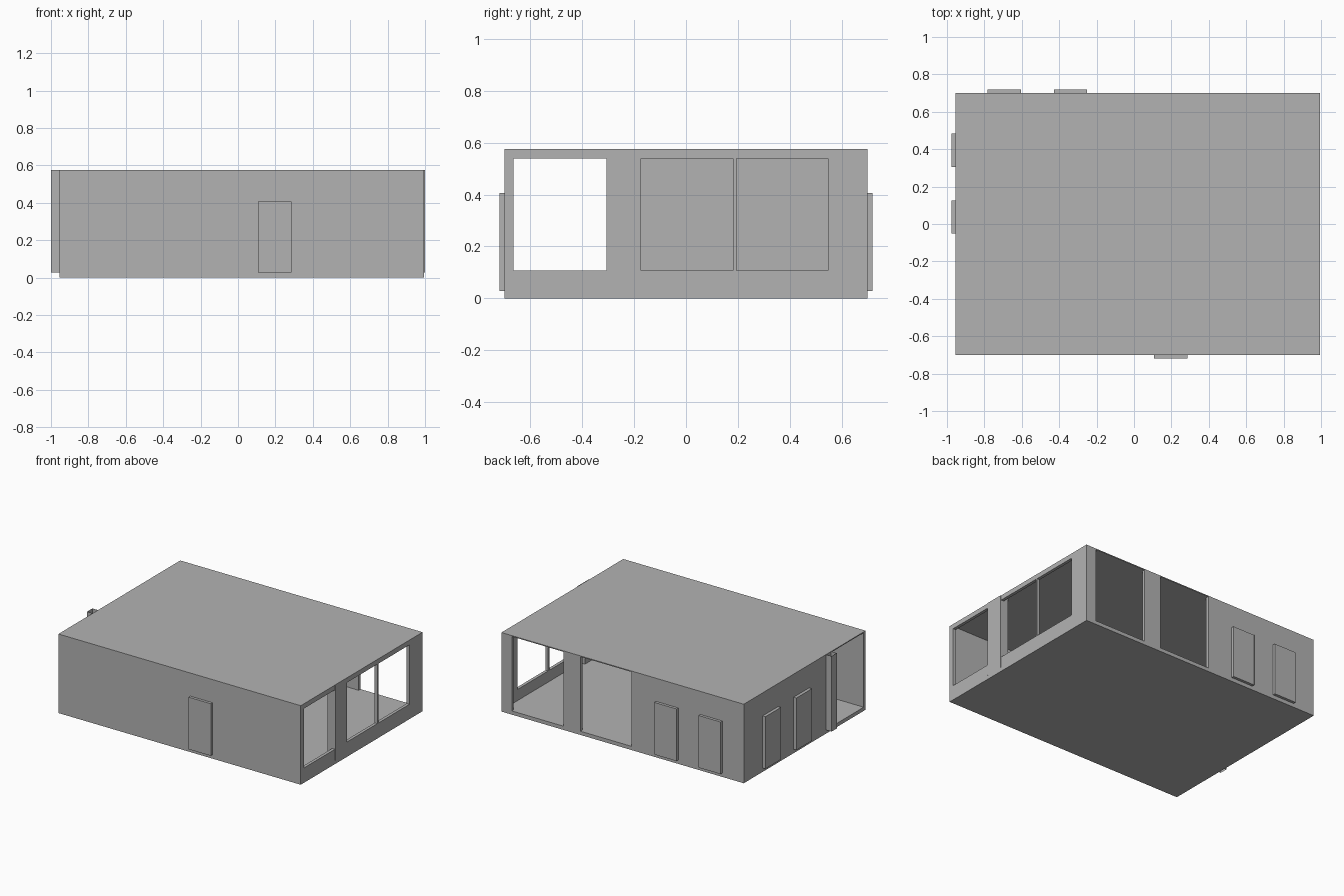
import bpy
import bmesh

cube = bpy.data.objects.get("Cube")
if cube:
    bpy.data.objects.remove(cube, do_unlink=True)

grey = bpy.data.materials.new("plain grey")
grey.use_nodes = True
colour = (0.45, 0.45, 0.45, 1)
grey.diffuse_color = colour
grey.node_tree.nodes["Principled BSDF"].inputs["Base Color"].default_value = colour


def box(name, x, y, z, open_ends=False):
    """Box between (low, high) pairs; open_ends leaves off top and bottom."""
    bm = bmesh.new()
    bmesh.ops.create_cube(bm, size=1)
    for v in bm.verts:
        v.co = [r[0] if c < 0 else r[1] for c, r in zip(v.co, (x, y, z))]
    if open_ends:
        ends = [f for f in bm.faces if abs(f.normal.z) > 0.5]
        bmesh.ops.delete(bm, geom=ends, context="FACES")
    mesh = bpy.data.meshes.new(name)
    bm.to_mesh(mesh)
    bm.free()
    mesh.materials.append(grey)
    obj = bpy.data.objects.new(name, mesh)
    bpy.context.collection.objects.link(obj)
    return obj


LEFT, RIGHT, FRONT, BACK = -0.955, 0.995, -0.7, 0.7
FLOOR, TOP, ROOF, THICK = 0.027, 0.575, 0.568, 0.022
room = (FLOOR, ROOF)
door_height = (0.028, 0.407)
inner_y = (FRONT + THICK, BACK - THICK)

# Floor and roof slabs
box("floor", (LEFT, RIGHT), (FRONT, BACK), (0, FLOOR))
box("roof", (LEFT, RIGHT), (FRONT, BACK), (ROOF, TOP))

# Solid front wall
box("front_wall", (LEFT, RIGHT), (FRONT, FRONT + THICK), room)

# Back wall pieces on either side of two full-height openings
for name, x in (("back_wall_corner", (0.912, RIGHT)),
                ("back_wall_pier", (0.36, 0.497)),
                ("back_wall", (LEFT, -0.05))):
    box(name, x, (BACK - THICK, BACK), room)

# Left wall with a full-height opening towards the front
box("left_wall", (LEFT, LEFT + THICK), (-0.3, inner_y[1]), room)

# Right wall: sill, head and uprights around three windows
right_x = (RIGHT - THICK, RIGHT)
sill, head = 0.108, 0.54
box("window_sill", right_x, inner_y, (FLOOR, sill))
box("window_head", right_x, inner_y, (head, ROOF))
for name, y in (("window_jamb_front", (inner_y[0], -0.665)),
                ("window_pier", (-0.307, -0.173)),
                ("window_mullion", (0.181, 0.194)),
                ("window_jamb_back", (0.548, inner_y[1]))):
    box(name, right_x, y, (sill, head))

# Hollow posts on the side walls
box("left_post", (-1, -0.935), (-0.305, -0.245), (FLOOR, TOP), open_ends=True)
box("right_post", (0.935, 1), (-0.307, -0.173), (FLOOR, TOP - 0.001), open_ends=True)

# Raised door panels
box("front_door", (0.107, 0.285), (FRONT - 0.02, FRONT), door_height)
for i, x in enumerate((-0.783, -0.428)):
    box(f"back_door_{i + 1}", (x, x + 0.178), (BACK, BACK + 0.02), door_height)
for i, y in enumerate((-0.052, 0.305)):
    box(f"left_door_{i + 1}", (LEFT - 0.022, LEFT), (y, y + 0.178), door_height)
